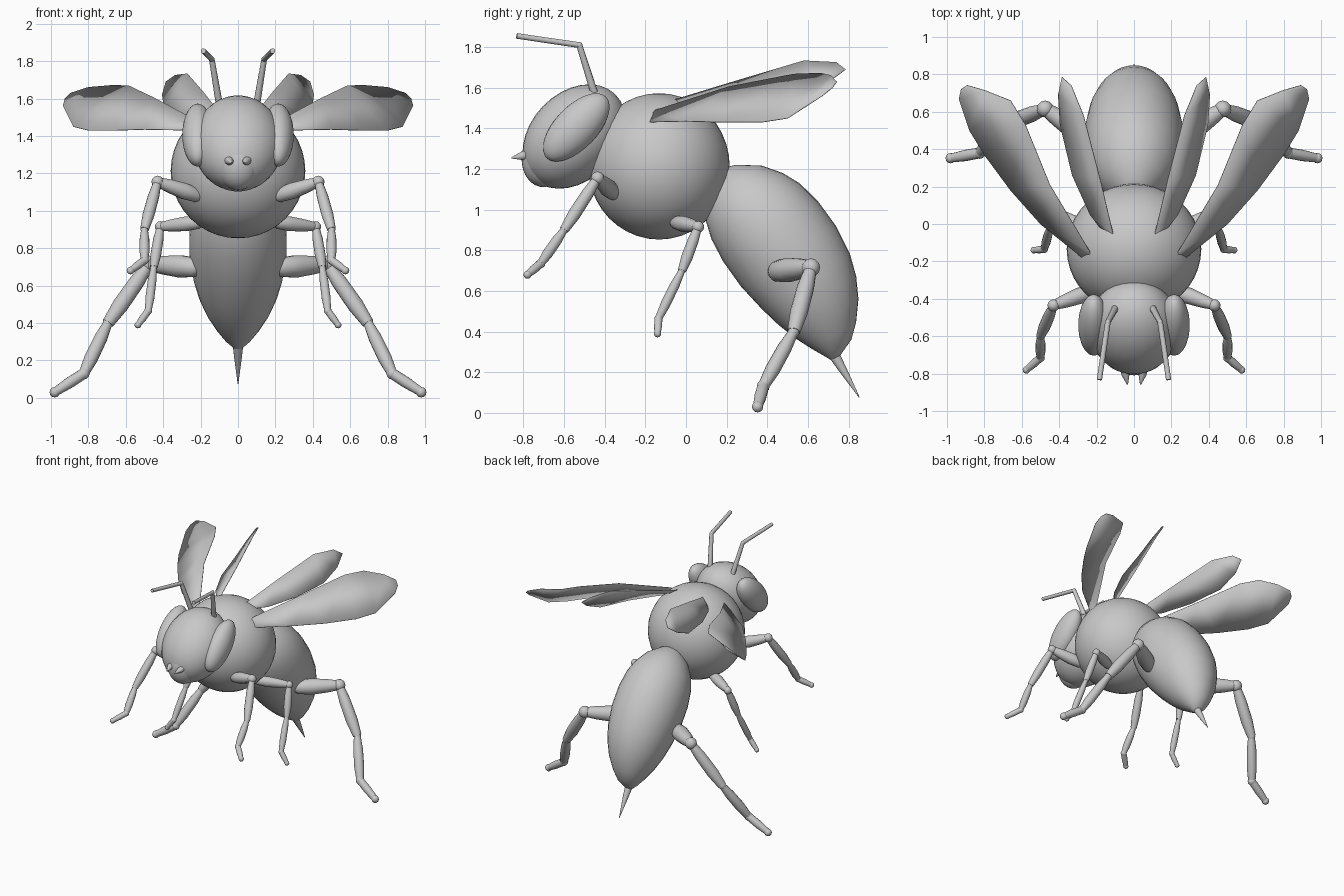
import bpy, bmesh, math
from mathutils import Vector, Matrix

if "Cube" in bpy.data.objects:
    bpy.data.objects.remove(bpy.data.objects["Cube"])

grey = bpy.data.materials.new("body_grey")
grey.diffuse_color = (0.58, 0.58, 0.58, 1)
grey.use_nodes = True
grey.node_tree.nodes["Principled BSDF"].inputs["Base Color"].default_value = grey.diffuse_color


def finish(name, bm, smooth=True):
    bmesh.ops.recalc_face_normals(bm, faces=bm.faces[:])
    me = bpy.data.meshes.new(name)
    bm.to_mesh(me)
    bm.free()
    me.materials.append(grey)
    ob = bpy.data.objects.new(name, me)
    bpy.context.collection.objects.link(ob)
    if smooth:
        bpy.ops.object.select_all(action='DESELECT')
        ob.select_set(True)
        bpy.context.view_layer.objects.active = ob
        bpy.ops.object.shade_smooth_by_angle(angle=math.radians(45))
    return ob


def ball(bm, center, radii, tilt=0.0, seg=32, yaw=0.0):
    m = (Matrix.Translation(center) @ Matrix.Rotation(yaw, 4, 'Z')
         @ Matrix.Rotation(tilt, 4, 'X') @ Matrix.Diagonal((*radii, 1)))
    bmesh.ops.create_uvsphere(bm, u_segments=seg, v_segments=seg // 2, radius=1, matrix=m)


def ellipsoid(name, *args, **kw):
    bm = bmesh.new()
    ball(bm, *args, **kw)
    return finish(name, bm)


def loft(bm, rings):
    rows = [[bm.verts.new(p) for p in ring] for ring in rings]
    n = len(rows[0])
    for a, b in zip(rows, rows[1:]):
        for i in range(n):
            j = (i + 1) % n
            bm.faces.new((a[i], a[j], b[j], b[i]))
    bm.faces.new(rows[0])
    bm.faces.new(rows[-1])


def spindle(bm, a, b, profile, seg=14):
    """Round rod from a to b; profile is (fraction along, radius)."""
    a, b = Vector(a), Vector(b)
    q = (b - a).to_track_quat('Z', 'Y')
    loft(bm, [[a.lerp(b, t) + q @ Vector((r * math.cos(k * math.tau / seg),
                                          r * math.sin(k * math.tau / seg), 0))
               for k in range(seg)] for t, r in profile])


# Thorax and head
ellipsoid("thorax", (0, -0.133, 1.213), (0.36, 0.348, 0.36), seg=40)
TILT = math.radians(-43.8)
ellipsoid("head", (0, -0.55, 1.36), (0.24, 0.215, 0.29), TILT)
ellipsoid("face_plate", (0, -0.69, 1.265), (0.125, 0.118, 0.155), math.radians(-10))

# Abdomen: egg-shaped loft along a slanted axis (along, upper, lower)
start, axis, up = Vector((0, 0.17, 1.15)), Vector((0, 0.533, -0.847)), Vector((0, 0.847, 0.533))
sections = [(-0.035, 0.055, 0.0), (-0.02, 0.10, -0.05), (0.05, 0.206, -0.12),
            (0.137, 0.275, -0.171), (0.225, 0.319, -0.195), (0.35, 0.348, -0.205),
            (0.5, 0.358, -0.196), (0.65, 0.343, -0.168), (0.76, 0.31, -0.14),
            (0.86, 0.26, -0.105), (0.95, 0.19, -0.062), (1.01, 0.125, -0.03),
            (1.05, 0.03, -0.01)]
rings = []
for s, hi, lo in sections:
    mid, half = (hi + lo) / 2, (hi - lo) / 2
    rings.append([start + axis * s + up * (mid + half * math.sin(k * math.tau / 32))
                  + Vector((0.94 * half * math.cos(k * math.tau / 32), 0, 0)) for k in range(32)])
bm = bmesh.new()
loft(bm, rings)
finish("abdomen", bm)

# Stinger
bm = bmesh.new()
spindle(bm, (0, 0.72, 0.30), (0, 0.853, 0.076), [(0, 0.03), (0.4, 0.02), (1, 0.002)])
finish("stinger", bm)

# Legs: hip, knee, shin joint, ankle, toe, thickness
legs = {
    "front_leg": ([(0.2, -0.35, 1.075), (0.43, -0.435, 1.155), (0.5, -0.60, 0.90),
                   (0.5, -0.715, 0.735), (0.575, -0.78, 0.68)], 0.042),
    "middle_leg": ([(0.19, -0.06, 0.94), (0.415, 0.06, 0.915), (0.45, -0.02, 0.70),
                    (0.48, -0.135, 0.465), (0.535, -0.14, 0.39)], 0.038),
    "back_leg": ([(0.2, 0.43, 0.695), (0.475, 0.615, 0.715), (0.695, 0.53, 0.40),
                  (0.825, 0.38, 0.13), (0.98, 0.352, 0.03)], 0.058),
}
thigh = [(0, 0.6), (0.1, 0.9), (0.4, 1.05), (0.75, 0.85), (1, 0.6)]
shin = [(0, 0.5), (0.3, 0.72), (0.7, 0.75), (1, 0.55)]
foot = [(0, 0.5), (0.5, 0.52), (1, 0.4)]

# Wing outlines on the +x side, base first, outer edge then back along the inner edge
wings = {
    "fore_wing": [(0.24, -0.21, 1.43), (0.5, 0.0, 1.435), (0.66, 0.18, 1.43), (0.8, 0.37, 1.43),
                  (0.88, 0.50, 1.45), (0.936, 0.67, 1.56), (0.925, 0.72, 1.60), (0.893, 0.742, 1.63),
                  (0.8, 0.715, 1.66), (0.66, 0.66, 1.672), (0.58, 0.53, 1.667), (0.45, 0.21, 1.605),
                  (0.235, -0.15, 1.49)],
    "hind_wing": [(0.095, -0.13, 1.50), (0.235, 0.05, 1.50), (0.33, 0.26, 1.52), (0.395, 0.53, 1.55),
                  (0.405, 0.69, 1.62), (0.385, 0.785, 1.69), (0.335, 0.74, 1.725), (0.27, 0.58, 1.733),
                  (0.18, 0.235, 1.63), (0.11, -0.06, 1.54)],
}

for side, sx in (("right", 1), ("left", -1)):
    def flip(p):
        return Vector((p[0] * sx, p[1], p[2]))

    # Eyes
    ellipsoid("eye_" + side, flip((0.215, -0.54, 1.405)), (0.083, 0.105, 0.21), TILT)

    # Antennae
    bm = bmesh.new()
    a, b, c = map(flip, ((0.1, -0.45, 1.57), (0.14, -0.525, 1.81), (0.185, -0.833, 1.855)))
    spindle(bm, a, b, [(0, 0.019), (1, 0.015)], 10)
    spindle(bm, b, c, [(0, 0.015), (1, 0.014)], 10)
    ball(bm, b, (0.016,) * 3, seg=10)
    finish("antenna_" + side, bm)

    # Mandibles
    bm = bmesh.new()
    spindle(bm, flip((0.055, -0.75, 1.275)), flip((0.035, -0.858, 1.255)),
            [(0, 0.026), (0.5, 0.022), (1, 0.003)], 12)
    finish("mandible_" + side, bm)

    for name, (pts, r) in legs.items():
        p = [flip(v) for v in pts]
        bm = bmesh.new()
        for i, prof in enumerate((thigh, shin, shin, foot)):
            k = r * (0.85 if i == 2 else 1)
            spindle(bm, p[i], p[i + 1], [(t, k * f) for t, f in prof])
        for v, f in zip(p, (0.62, 0.78, 0.5, 0.55, 0.48)):
            ball(bm, v, (r * f,) * 3, seg=12)
        finish(name + "_" + side, bm)

    # Wings: thin membranes
    for name, pts in wings.items():
        bm = bmesh.new()
        top = [bm.verts.new(flip(v)) for v in pts]
        f = bm.faces.new(top)
        f.normal_update()
        if f.normal.z < 0:
            f.normal_flip()
        bmesh.ops.triangulate(bm, faces=[f])
        ob = finish(name + "_" + side, bm)
        mod = ob.modifiers.new("thickness", 'SOLIDIFY')
        mod.thickness = 0.004
        mod.offset = 0
